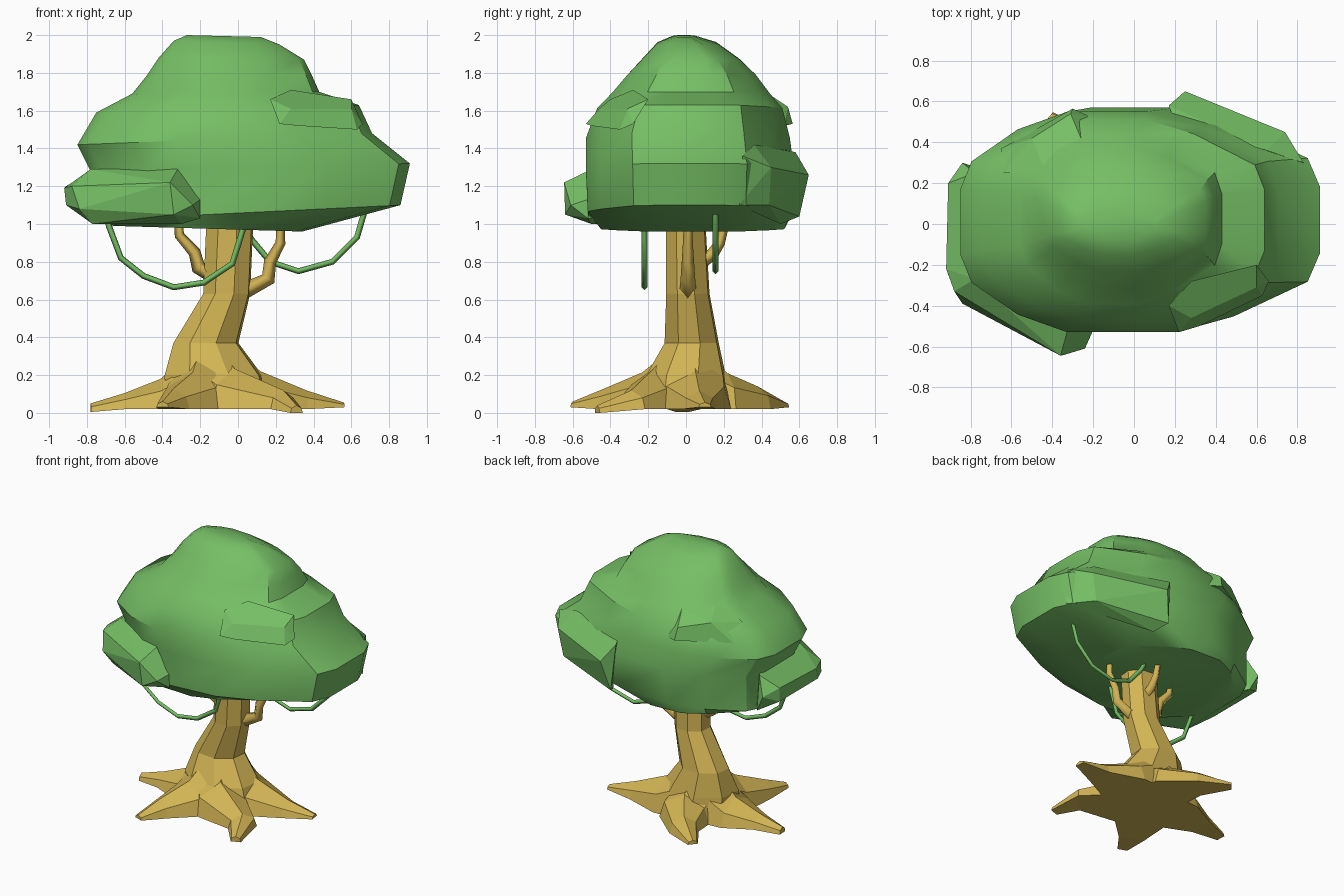
import bpy, bmesh
from math import sin, cos, pi, radians
from mathutils import Vector

if "Cube" in bpy.data.objects:
    bpy.data.objects.remove(bpy.data.objects["Cube"])


def material(name, color):
    m = bpy.data.materials.new(name)
    m.diffuse_color = color
    m.use_nodes = True
    m.node_tree.nodes["Principled BSDF"].inputs["Base Color"].default_value = m.diffuse_color
    return m


LEAF = material("leaf", (0.18, 0.52, 0.13, 1))
BARK = material("bark", (0.65, 0.46, 0.09, 1))


def finish(name, bm, mat, smooth=None):
    bmesh.ops.recalc_face_normals(bm, faces=bm.faces)
    me = bpy.data.meshes.new(name)
    bm.to_mesh(me)
    bm.free()
    ob = bpy.data.objects.new(name, me)
    bpy.context.collection.objects.link(ob)
    me.materials.append(mat)
    if smooth:
        bpy.ops.object.select_all(action='DESELECT')
        ob.select_set(True)
        bpy.context.view_layer.objects.active = ob
        bpy.ops.object.shade_smooth_by_angle(angle=radians(smooth))
    return ob


def loft(name, rings, mat, smooth=None):
    """Skin a list of equal-length point rings and cap both ends."""
    bm = bmesh.new()
    rows = [[bm.verts.new(p) for p in r] for r in rings]
    n = len(rows[0])
    for a, b in zip(rows, rows[1:]):
        for i in range(n):
            j = (i + 1) % n
            bm.faces.new((a[i], a[j], b[j], b[i]))
    bm.faces.new(rows[0])
    bm.faces.new(rows[-1])
    return finish(name, bm, mat, smooth)


def hull(name, pts, mat):
    bm = bmesh.new()
    for p in pts:
        bm.verts.new(p)
    bmesh.ops.convex_hull(bm, input=bm.verts)
    loose = [v for v in bm.verts if not v.link_faces]
    bmesh.ops.delete(bm, geom=loose, context='VERTS')
    bmesh.ops.dissolve_limit(bm, angle_limit=radians(8), verts=bm.verts, edges=bm.edges)
    return finish(name, bm, mat)


# Half outline of the canopy seen from above, in a unit square
OUTLINE = [(1, .3), (.93, .55), (.5, .86), (.17, 1), (-.33, 1), (-.64, .84), (-.93, .55), (-1, .3)]
OUTLINE += [(u, -v) for u, v in reversed(OUTLINE)]


def canopy_ring(zl, zr, x0, x1, y0, y1):
    """Outline fitted into the given box; height slopes from left to right."""
    return [(x0 + (x1 - x0) * (u + 1) / 2, y0 + (y1 - y0) * (v + 1) / 2,
             zl + (zr - zl) * (u + 1) / 2) for u, v in OUTLINE]


# Main canopy
loft("canopy", [canopy_ring(*r) for r in (
    (0.99, 0.96, -0.66, 0.34, -0.45, 0.52),
    (1.02, 1.10, -0.78, 0.86, -0.52, 0.56),
    (1.28, 1.32, -0.78, 0.91, -0.53, 0.57),
    (1.42, 1.48, -0.85, 0.71, -0.53, 0.55),
    (1.59, 1.63, -0.75, 0.64, -0.47, 0.51),
    (1.69, 1.70, -0.56, 0.43, -0.39, 0.44),
    (1.79, 1.79, -0.48, 0.39, -0.31, 0.37),
    (1.88, 1.87, -0.42, 0.35, -0.23, 0.28),
    (1.97, 1.95, -0.34, 0.22, -0.15, 0.16),
    (2.00, 1.99, -0.27, 0.12, -0.07, 0.05))], LEAF, 32)

# Faceted leaf clumps on the canopy
hull("leaf_clump_front_left", [
    (-.91, .2, 1.2), (-.91, .2, 1.1), (-.84, .3, 1.15), (-.78, .25, 1.28), (-.78, .28, 1.03),
    (-.92, -.22, 1.19), (-.91, -.25, 1.1), (-.88, -.33, 1.2), (-.84, -.39, 1.08),
    (-.78, -.27, 1.29), (-.32, -.5, 1.29), (-.36, -.645, 1.22), (-.34, -.64, 1.05),
    (-.24, -.61, 1.1), (-.2, -.52, 1.13), (-.2, -.52, 1.03), (-.77, -.37, 1.0),
    (-.3, -.5, 1.0)], LEAF)
hull("leaf_clump_back_right", [
    (.17, .58, 1.38), (.25, .65, 1.26), (.2, .6, 1.04), (.74, .45, 1.3), (.7, .44, 1.1),
    (.83, .3, 1.36), (.83, .28, 1.1), (.2, .5, 1.4), (.65, .36, 1.42), (.25, .5, 1.0)], LEAF)
hull("leaf_clump_front_right", [
    (.17, -.4, 1.66), (.28, -.28, 1.71), (.6, -.2, 1.66), (.28, -.46, 1.61),
    (.22, -.53, 1.53), (.32, -.5, 1.52), (.63, -.35, 1.5), (.66, -.28, 1.53),
    (.6, -.31, 1.61)], LEAF)
hull("leaf_clump_back_left", [
    (-.3, .565, 1.53), (-.2, .52, 1.52), (-.31, .54, 1.62), (-.26, .42, 1.7),
    (-.5, .42, 1.66), (-.65, .37, 1.53), (-.64, .25, 1.64), (-.43, .25, 1.74)], LEAF)

# Leaning trunk with a flared foot
loft("trunk", [[(cx + rx * cos(pi * k / 4 + .3), cy + ry * sin(pi * k / 4 + .3), z)
                for k in range(8)]
               for z, cx, cy, rx, ry in (
    (0.02, -0.10, 0.00, 0.30, 0.26),
    (0.20, -0.13, 0.00, 0.27, 0.22),
    (0.37, -0.17, 0.03, 0.18, 0.15),
    (0.63, -0.06, 0.01, 0.13, 0.12),
    (0.97, -0.045, 0.0, 0.13, 0.11),
    (1.20, -0.04, 0.00, 0.12, 0.10))], BARK)


# Roots: ridged wedges that taper from the trunk to the tips
def root(name, path):
    pts = [Vector(q[:2]) for q in path]
    rings = []
    for i, (x, y, z0, h, w) in enumerate(path):
        d = (pts[min(i + 1, len(pts) - 1)] - pts[max(i - 1, 0)]).normalized()
        s = Vector((-d.y, d.x))
        rings.append([(x + s.x * w * u, y + s.y * w * u, z0 + (h - z0) * t)
                      for u, t in ((-1, 0), (-.8, .6), (0, 1), (.8, .6), (1, 0))])
    loft(name, rings, BARK)


root("root_right", [(-.12, .03, .02, .4, .2), (.12, .05, .02, .22, .19),
                    (.36, .07, .02, .12, .09), (.56, .1, .03, .055, .035)])
root("root_left", [(-.2, .0, .02, .38, .2), (-.41, .0, .02, .18, .18),
                   (-.6, -.01, .02, .105, .09), (-.78, -.02, .005, .05, .035)])
root("root_front_left", [(-.17, .02, .02, .42, .2), (-.24, -.23, .02, .215, .18),
                         (-.34, -.43, .02, .13, .09), (-.4, -.6, .03, .06, .035)])
root("root_front_right", [(-.16, .02, .02, .44, .2), (-.02, -.17, .02, .235, .19),
                          (.24, -.29, .02, .12, .1), (.31, -.47, .0, .04, .035)])
root("root_back", [(-.16, .03, .02, .4, .2), (-.14, .22, .02, .21, .18),
                   (-.25, .38, .02, .14, .1), (-.42, .52, .03, .06, .035)])


# Branches and hanging vines: four-sided swept tubes
def tube(name, pts, radius, mat, tip=1.0):
    cu = bpy.data.curves.new(name, 'CURVE')
    cu.dimensions = '3D'
    cu.bevel_depth = radius
    cu.bevel_resolution = 0
    cu.use_fill_caps = True
    sp = cu.splines.new('POLY')
    sp.points.add(len(pts) - 1)
    for i, p in enumerate(pts):
        sp.points[i].co = (*p, 1)
        sp.points[i].radius = 1 + (tip - 1) * i / (len(pts) - 1)
    ob = bpy.data.objects.new(name, cu)
    bpy.context.collection.objects.link(ob)
    cu.materials.append(mat)
    bpy.ops.object.select_all(action='DESELECT')
    ob.select_set(True)
    bpy.context.view_layer.objects.active = ob
    bpy.ops.object.convert(target='MESH')
    bpy.context.object.data.shade_flat()


tube("branch_left", [(-.08, .0, .7), (-.21, .0, .77), (-.23, .0, .85), (-.31, .0, .94),
                     (-.32, .0, 1.05)], .045, BARK, .45)
tube("branch_right", [(.02, .01, .64), (.16, .01, .71), (.17, .01, .8), (.225, .01, .9),
                      (.225, .01, 1.05)], .045, BARK, .45)
tube("branch_back", [(-.04, .05, .78), (-.04, .14, .84), (-.04, .18, .9),
                     (-.04, .22, 1.05)], .04, BARK, .5)
tube("vine_left", [(x, -.22, z) for x, z in (
    (-.71, 1.08), (-.68, .98), (-.62, .82), (-.5, .725), (-.34, .665), (-.18, .69),
    (-.03, .79), (.01, .92), (.05, 1.05))], .016, LEAF)
tube("vine_right", [(x, .155, z) for x, z in (
    (.0, 1.05), (.07, .92), (.17, .8), (.32, .75), (.5, .8), (.63, .93),
    (.68, 1.1))], .016, LEAF)
